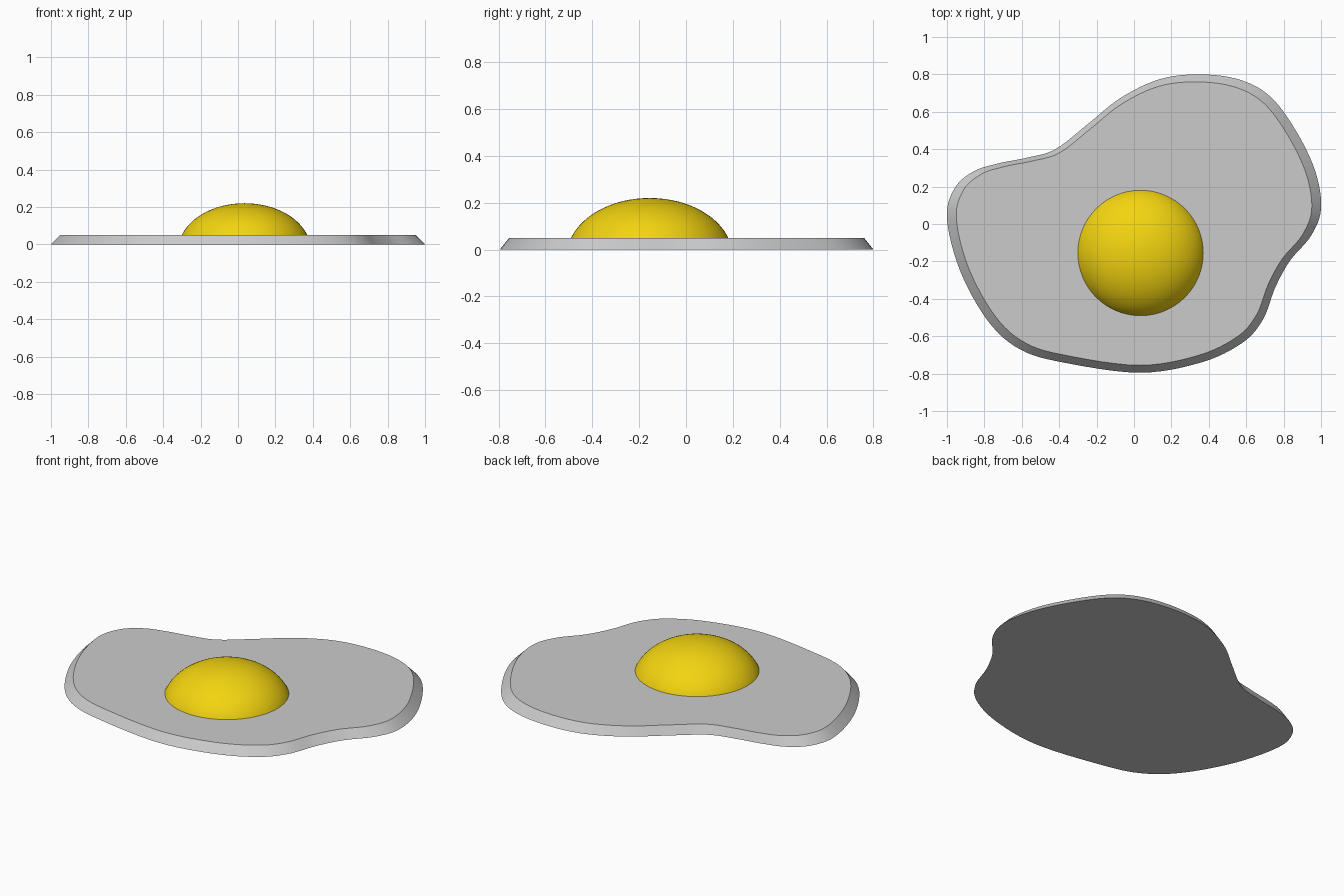
import bpy, bmesh, math
from mathutils import Vector

if "Cube" in bpy.data.objects:
    bpy.data.objects.remove(bpy.data.objects["Cube"])

# Outline of the egg white seen from above (counter-clockwise)
OUTLINE = [(1.0, .08), (.97, .28), (.865, .50), (.73, .68), (.57, .77), (.36, .80),
           (.14, .775), (-.07, .675), (-.24, .54), (-.42, .40), (-.57, .355),
           (-.73, .323), (-.86, .28), (-.96, .19), (-1.0, .03), (-.93, -.25),
           (-.78, -.52), (-.61, -.67), (-.38, -.74), (.03, -.795), (.36, -.74),
           (.58, -.635), (.69, -.51), (.755, -.34), (.835, -.195), (.945, -.065)]
THICK = 0.05


def smooth_loop(points, steps=6):
    """Closed Catmull-Rom curve through the points."""
    pts = [Vector(p) for p in points]
    n, out = len(pts), []
    for i in range(n):
        a, b, c, d = (pts[(i + k) % n] for k in (-1, 0, 1, 2))
        for s in range(steps):
            t = s / steps
            out.append(0.5 * (2 * b + (c - a) * t + (2 * a - 5 * b + 4 * c - d) * t ** 2
                              + (3 * b - a - 3 * c + d) * t ** 3))
    return out


def finish(bm, name, angle):
    bmesh.ops.recalc_face_normals(bm, faces=bm.faces)
    mesh = bpy.data.meshes.new(name)
    bm.to_mesh(mesh)
    bm.free()
    ob = bpy.data.objects.new(name, mesh)
    bpy.context.collection.objects.link(ob)
    bpy.ops.object.select_all(action='DESELECT')
    ob.select_set(True)
    bpy.context.view_layer.objects.active = ob
    bpy.ops.object.shade_smooth_by_angle(angle=math.radians(angle))
    return ob


# Egg white: flat slab with a sloped rim
loop = smooth_loop(OUTLINE)
bm = bmesh.new()
low = [bm.verts.new((p.x, p.y, 0)) for p in loop]
top = [bm.verts.new((p.x * .95, p.y * .95, THICK)) for p in loop]
bm.faces.new(low[::-1])
bm.faces.new(top)
for i in range(len(loop)):
    j = (i + 1) % len(loop)
    bm.faces.new((low[i], low[j], top[j], top[i]))
finish(bm, "egg_white", 30)

# Yolk: squashed ball, cut off where it meets the white
bm = bmesh.new()
bmesh.ops.create_uvsphere(bm, u_segments=64, v_segments=48, radius=1)
bmesh.ops.scale(bm, vec=(.354, .354, .25), verts=bm.verts)
bmesh.ops.translate(bm, vec=(.035, -.155, -.03), verts=bm.verts)
bmesh.ops.bisect_plane(bm, geom=bm.verts[:] + bm.edges[:] + bm.faces[:],
                       plane_co=(0, 0, THICK), plane_no=(0, 0, 1), clear_inner=True)
bmesh.ops.holes_fill(bm, edges=[e for e in bm.edges if e.is_boundary], sides=0)
yolk = finish(bm, "yolk", 40)
mat = bpy.data.materials.new("yolk_yellow")
mat.diffuse_color = (.9, .66, .005, 1)
mat.use_nodes = True
mat.node_tree.nodes["Principled BSDF"].inputs["Base Color"].default_value = mat.diffuse_color
yolk.data.materials.append(mat)
